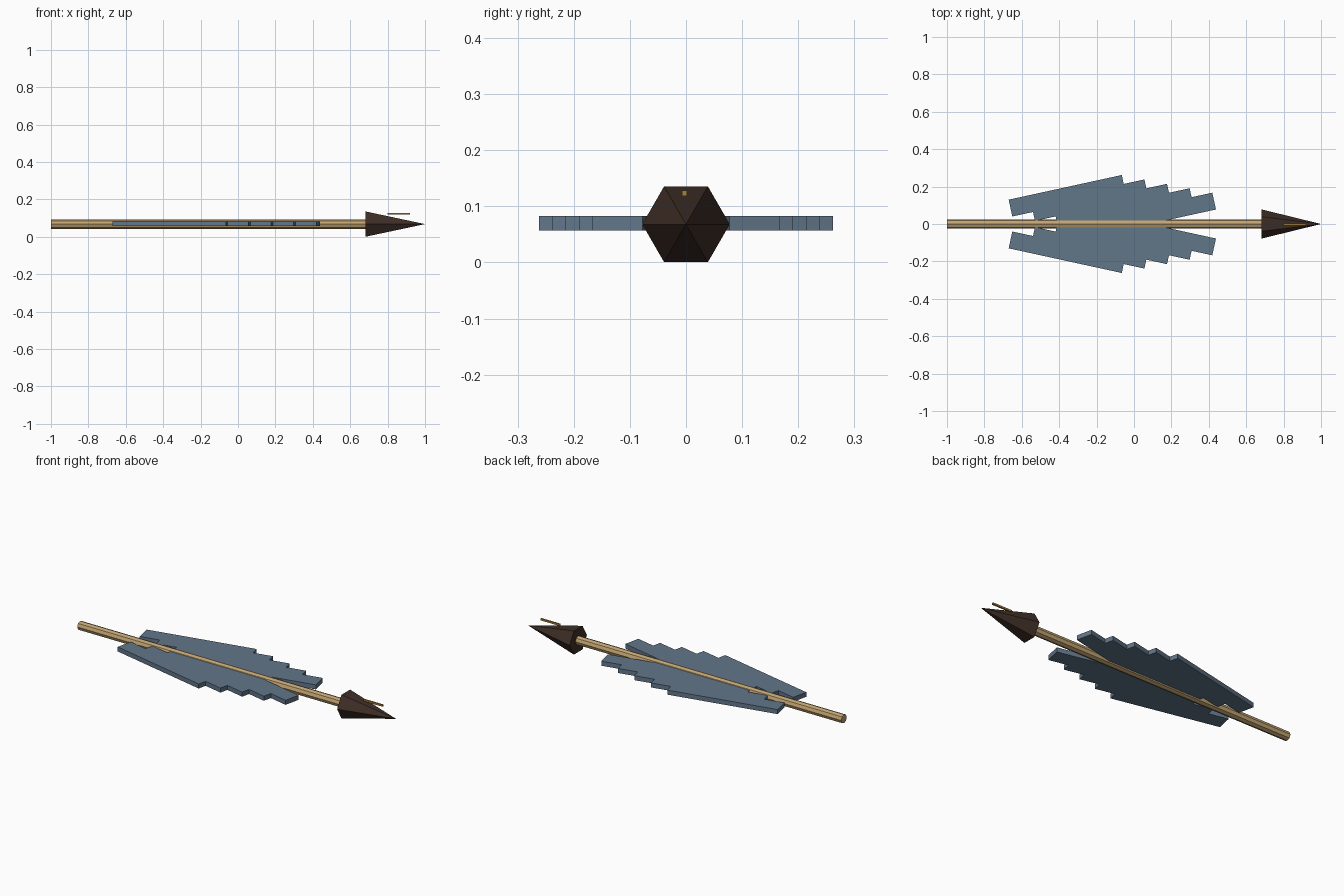
import bpy
from math import radians, pi

if "Cube" in bpy.data.objects:
    bpy.data.objects.remove(bpy.data.objects["Cube"])

Z = 0.068  # height of the arrow axis


def material(name, rgb):
    m = bpy.data.materials.new(name)
    m.diffuse_color = (*rgb, 1)
    m.use_nodes = True
    m.node_tree.nodes["Principled BSDF"].inputs["Base Color"].default_value = m.diffuse_color
    return m


WOOD = material("wood", (0.54, 0.37, 0.17))
DARK = material("dark_tip", (0.05, 0.028, 0.02))
SLATE = material("slate_feather", (0.12, 0.18, 0.25))
GOLD = material("gold", (0.40, 0.22, 0.04))


def rod(name, sides, r1, r2, x0, x1, mat):
    """Low-poly cone or cylinder lying along x."""
    bpy.ops.mesh.primitive_cone_add(vertices=sides, radius1=r1, radius2=r2, depth=x1 - x0,
                                    location=((x0 + x1) / 2, 0, Z), rotation=(0, pi / 2, 0))
    ob = bpy.context.object
    ob.name = name
    ob.data.materials.append(mat)


def box(name, loc, size, angle, mat):
    bpy.ops.mesh.primitive_cube_add(size=1, location=loc, rotation=(0, 0, angle))
    ob = bpy.context.object
    ob.name = name
    ob.scale = size
    ob.data.materials.append(mat)


# shaft and six-sided head
rod("shaft", 8, 0.025, 0.025, -1.0, 0.70, WOOD)
rod("arrow_head", 6, 0.078, 0.0, 0.682, 1.0, DARK)

# feather barbs: five slanted slats stepping forward on each side
for side, label in ((1, "left"), (-1, "right")):
    for i in range(5):
        box(f"feather_{label}_{i + 1}",
            (-0.358 + 0.121 * i, side * (0.151 - 0.0236 * i), 0.0695),
            (0.619, 0.092, 0.026), side * radians(12.3), SLATE)

# thin gold glint above the head
box("head_glint", (0.859, -0.003, 0.1235), (0.122, 0.009, 0.010), 0, GOLD)
